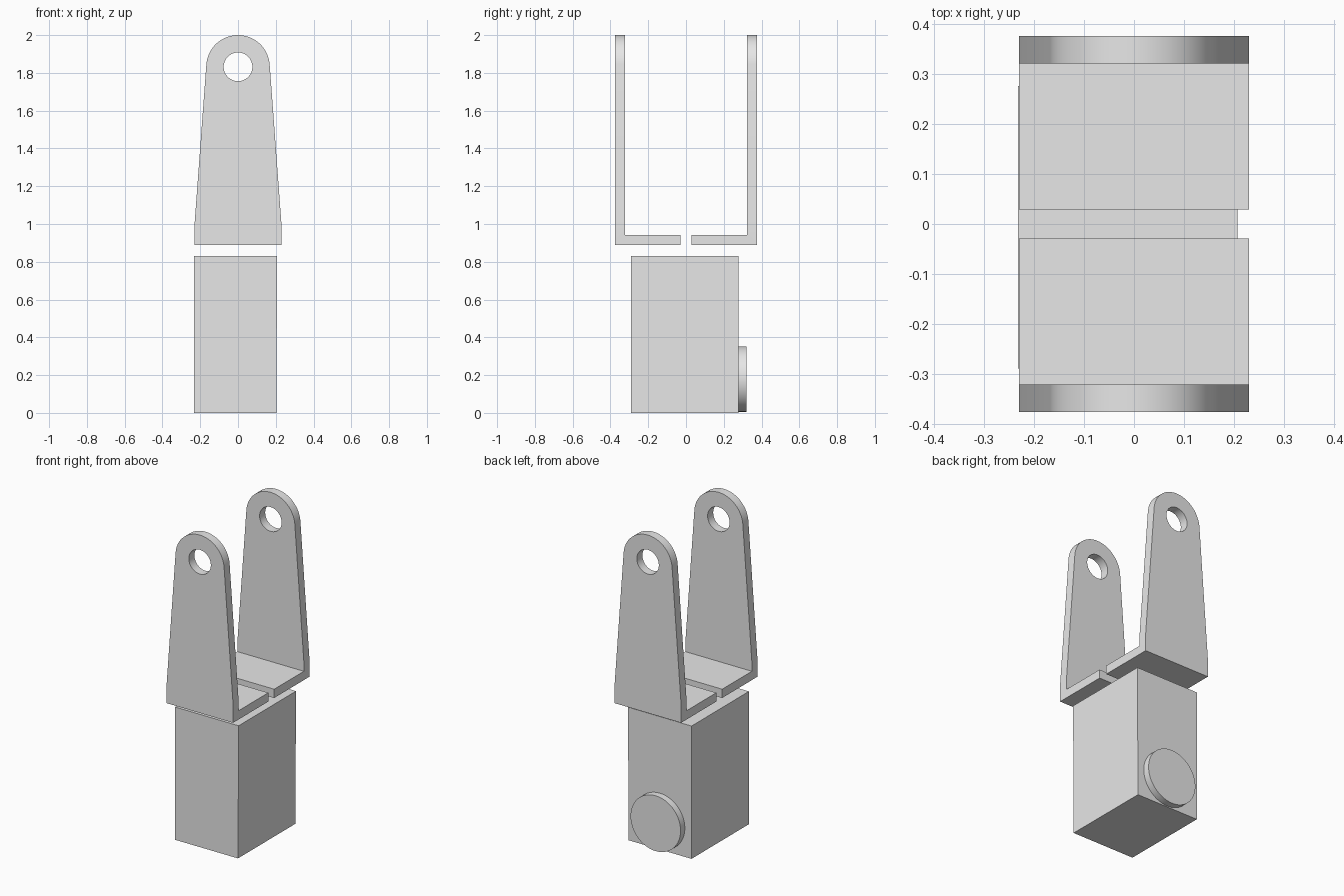
import bpy
import bmesh
from math import cos, sin, pi, radians
from mathutils import Matrix, Vector

old = bpy.data.objects.get("Cube")
if old:
    bpy.data.objects.remove(old, do_unlink=True)

# One plain grey for every part
grey = bpy.data.materials.new("plain grey")
color = (0.8, 0.8, 0.8, 1)
grey.diffuse_color = color
grey.use_nodes = True
grey.node_tree.nodes["Principled BSDF"].inputs["Base Color"].default_value = color


def make_object(name, bm):
    bmesh.ops.recalc_face_normals(bm, faces=bm.faces)
    mesh = bpy.data.meshes.new(name)
    bm.to_mesh(mesh)
    bm.free()
    mesh.materials.append(grey)
    obj = bpy.data.objects.new(name, mesh)
    bpy.context.collection.objects.link(obj)
    return obj


def activate(obj):
    bpy.ops.object.select_all(action='DESELECT')
    obj.select_set(True)
    bpy.context.view_layer.objects.active = obj


def smooth(obj):
    activate(obj)
    bpy.ops.object.shade_smooth_by_angle(angle=radians(30))


def prism(name, outline, y0, y1):
    """Extrude an (x, z) outline along y."""
    bm = bmesh.new()
    face = bm.faces.new([bm.verts.new((x, y0, z)) for x, z in outline])
    side = bmesh.ops.extrude_face_region(bm, geom=[face])
    verts = [v for v in side["geom"] if isinstance(v, bmesh.types.BMVert)]
    bmesh.ops.translate(bm, verts=verts, vec=Vector((0, y1 - y0, 0)))
    return make_object(name, bm)


def circle(cx, cz, r, start=0, end=2 * pi, steps=64, closed=True):
    n = steps if closed else steps + 1
    angles = [start + (end - start) * i / steps for i in range(n)]
    return [(cx + r * cos(a), cz + r * sin(a)) for a in angles]


def cut(obj, cutter):
    cutter.hide_render = True
    mod = obj.modifiers.new("cut", 'BOOLEAN')
    mod.operation = 'DIFFERENCE'
    mod.solver = 'EXACT'
    mod.object = cutter
    activate(obj)
    bpy.ops.object.modifier_apply(modifier=mod.name)
    bpy.data.objects.remove(cutter, do_unlink=True)


# Body block, its +x side leaning in very slightly towards the bottom
prism("body_block", [(-0.232, 0), (0.203, 0), (0.207, 0.83), (-0.232, 0.83)], -0.29, 0.277)

# Round boss low on the back of the block
smooth(prism("back_boss", circle(-0.013, 0.179, 0.173), 0.277, 0.319))

# Bracket arms: rounded, tapered tongue with a short foot and a pin hole
HALF, FOOT, FLOOR, OUTER, INNER, GAP = 0.23, 0.888, 0.943, 0.377, 0.322, 0.029
PIN, R, LEAN = 1.832, 0.168, radians(4.3)
tongue = [(-HALF, 1.0), (-HALF, FOOT), (HALF, FOOT), (HALF, 1.0)]
tongue += circle(0, PIN, R, LEAN, pi - LEAN, 40, closed=False)

arm = prism("back_bracket_arm", tongue, GAP, OUTER)
cut(arm, prism("space_cutter", [(-1, FLOOR), (1, FLOOR), (1, 3), (-1, 3)], -1, INNER))
cut(arm, prism("hole_cutter", circle(0, PIN, 0.076, steps=48), -1, 1))
smooth(arm)

# Matching arm at the front
bm = bmesh.new()
bm.from_mesh(arm.data)
bmesh.ops.transform(bm, matrix=Matrix.Scale(-1, 4, (0, 1, 0)), verts=bm.verts)
smooth(make_object("front_bracket_arm", bm))
